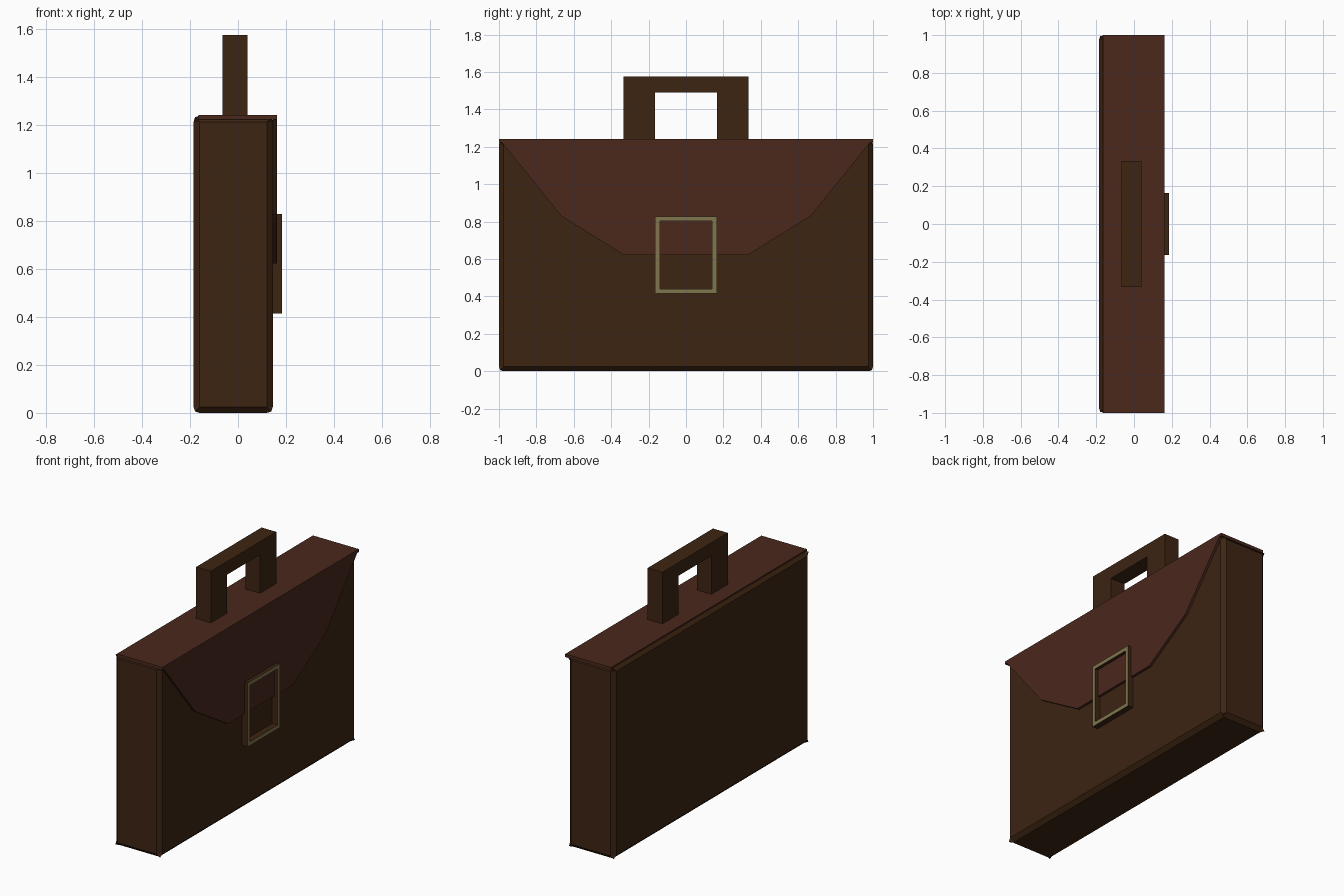
import bpy, bmesh
from mathutils import Vector

if "Cube" in bpy.data.objects:
    bpy.data.objects.remove(bpy.data.objects["Cube"])


def material(name, rgb):
    m = bpy.data.materials.new(name)
    m.diffuse_color = (*rgb, 1)
    m.use_nodes = True
    m.node_tree.nodes["Principled BSDF"].inputs["Base Color"].default_value = m.diffuse_color
    return m


BROWN = material("dark_leather", (0.047, 0.018, 0.006))
RED = material("flap_leather", (0.069, 0.021, 0.012))
GOLD = material("brass", (0.22, 0.18, 0.077))


def finish(name, bm, *mats):
    bmesh.ops.recalc_face_normals(bm, faces=bm.faces)
    me = bpy.data.meshes.new(name)
    for m in mats:
        me.materials.append(m)
    bm.to_mesh(me)
    bm.free()
    ob = bpy.data.objects.new(name, me)
    bpy.context.collection.objects.link(ob)
    return ob


def box(name, lo, hi, mat):
    bm = bmesh.new()
    bmesh.ops.create_cube(bm, size=1)
    for v in bm.verts:
        v.co = [(a + b) / 2 + c * (b - a) for a, b, c in zip(lo, hi, v.co)]
    return finish(name, bm, mat)


def prism(bm, profile, x0, x1):
    """Extrude a (y, z) outline from x0 to x1."""
    f = bm.faces.new([bm.verts.new((x0, y, z)) for y, z in profile])
    ext = bmesh.ops.extrude_face_region(bm, geom=[f])["geom"]
    for v in ext:
        if isinstance(v, bmesh.types.BMVert):
            v.co.x = x1


# Body: box with chamfered edges and corners that stay pointed
lo, hi, c = (-0.185, -1, 0), (0.145, 1, 1.238), 0.025
bm = bmesh.new()
bmesh.ops.create_cube(bm, size=1)
for v in bm.verts:
    v.co = [(a + b) / 2 + k * (b - a) for a, b, k in zip(lo, hi, v.co)]
corners = [v.co.copy() for v in bm.verts]
centre = (Vector(lo) + Vector(hi)) / 2
bmesh.ops.bevel(bm, geom=bm.edges[:], offset=c, segments=1, affect='EDGES')
for f in [f for f in bm.faces if len(f.verts) == 3]:
    tip = min(corners, key=lambda p: (p - f.calc_center_median()).length).copy()
    for i in range(3):
        tip[i] += 0.006 if tip[i] < centre[i] else -0.006
    apex = bmesh.ops.poke(bm, faces=[f])["verts"][0]
    apex.co = tip
finish("case_body", bm, BROWN)

# Flap: thin top sheet and faceted front panel
box("flap_top", (-0.165, -1, 1.222), (0.162, 1, 1.242), RED)
half = [(1, 1.242), (0.667, 0.83), (0.333, 0.622)]
bm = bmesh.new()
prism(bm, half + [(-y, z) for y, z in reversed(half)], 0.143, 0.162)
finish("flap_front", bm, RED)

# Handle: flat arch standing on the top
bm = bmesh.new()
prism(bm, [(-0.333, 1.235), (-0.333, 1.575), (0.333, 1.575), (0.333, 1.235),
           (0.167, 1.235), (0.167, 1.49), (-0.167, 1.49), (-0.167, 1.235)], -0.065, 0.04)
finish("handle", bm, BROWN)

# Buckle: rectangular frame with a brass front
bm = bmesh.new()
rings = []
for x in (0.143, 0.184):
    for d in (0, 0.025):
        y, z0, z1 = 0.165 - d, 0.415 + d, 0.828 - d
        rings.append([bm.verts.new((x, *p)) for p in ((-y, z0), (y, z0), (y, z1), (-y, z1))])
back_out, back_in, front_out, front_in = rings
for a, b, m in ((back_out, front_out, 0), (front_out, front_in, 1),
                (front_in, back_in, 0), (back_in, back_out, 0)):
    for i in range(4):
        j = (i + 1) % 4
        bm.faces.new((a[i], a[j], b[j], b[i])).material_index = m
finish("buckle", bm, BROWN, GOLD)
